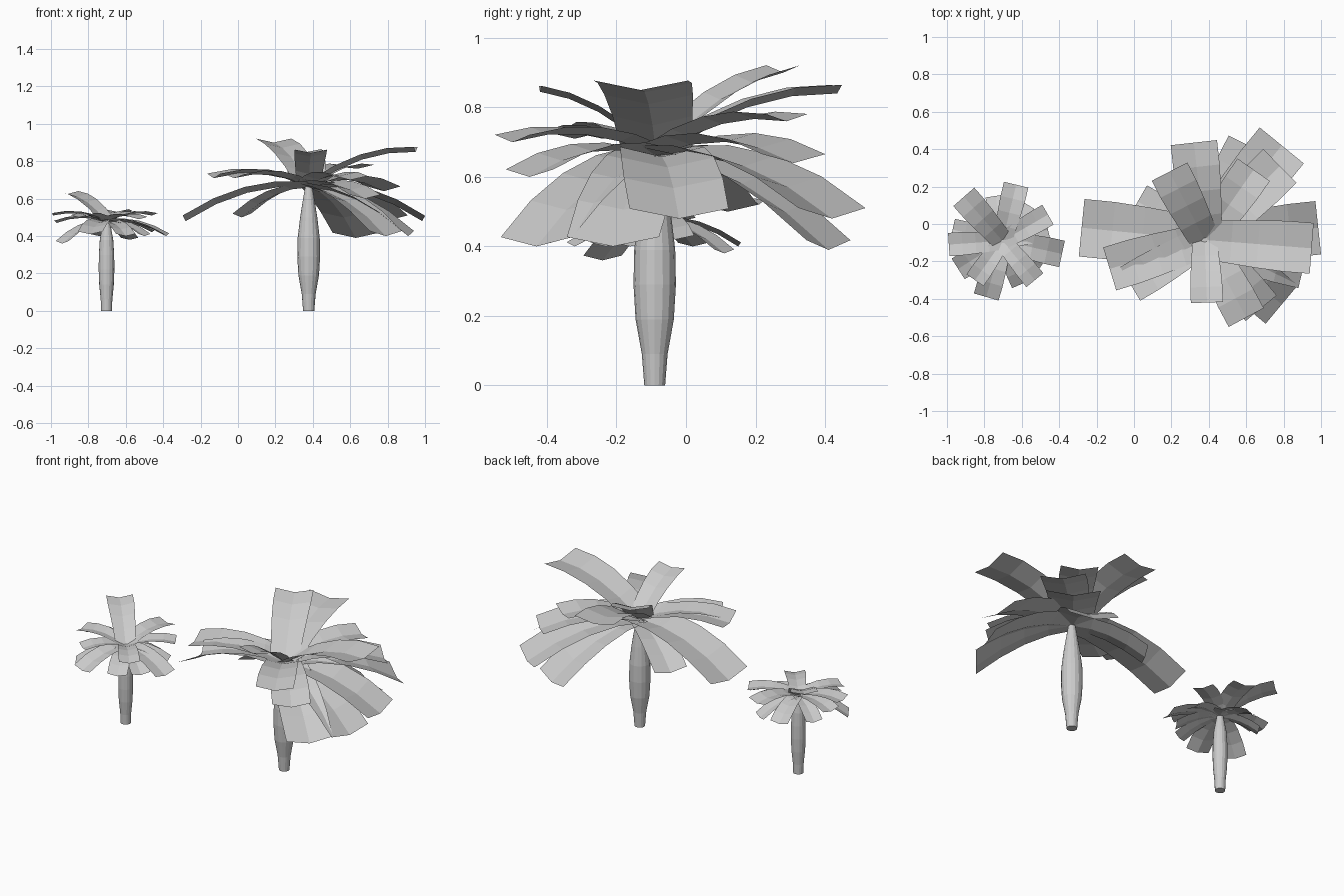
import bpy, bmesh, math
from mathutils import Vector

if "Cube" in bpy.data.objects:
    bpy.data.objects.remove(bpy.data.objects["Cube"])


def make_object(name, bm):
    mesh = bpy.data.meshes.new(name)
    bm.to_mesh(mesh)
    bm.free()
    obj = bpy.data.objects.new(name, mesh)
    bpy.context.collection.objects.link(obj)
    return obj


def make_trunk(name, x, y, profile, sides=16):
    """Lathe a (radius, height) profile into a closed trunk."""
    bm = bmesh.new()
    rings = []
    for r, z in profile:
        rings.append([bm.verts.new((x + r * math.cos(2 * math.pi * i / sides),
                                    y + r * math.sin(2 * math.pi * i / sides), z))
                      for i in range(sides)])
    for a, b in zip(rings, rings[1:]):
        for i in range(sides):
            j = (i + 1) % sides
            bm.faces.new((a[i], a[j], b[j], b[i]))
    bm.faces.new(rings[0][::-1])
    bm.faces.new(rings[-1])
    return make_object(name, bm)


def add_frond(bm, base, tip, ratio, segments=4):
    """One arched strip with a shallow trough along its midrib."""
    base, tip = Vector(base), Vector(tip)
    span = tip - base
    length = span.length
    side = Vector((-span.y, span.x, 0)).normalized()
    rows = []
    for k in range(segments + 1):
        t = k / segments
        mid = base + span * t
        mid.z += 0.09 * length * 4 * t * (1 - t)
        half = 0.5 * ratio * length * (0.76 + 0.24 * min(1, t * 1.5))
        lift = Vector((0, 0, 0.045 * length))
        rows.append([bm.verts.new(p) for p in
                     (mid - side * half + lift, mid, mid + side * half + lift)])
    for a, b in zip(rows, rows[1:]):
        for i in range(2):
            bm.faces.new((a[i], b[i], b[i + 1], a[i + 1]))


def make_crown(name, base, tips, ratio):
    bm = bmesh.new()
    for tip in tips:
        add_frond(bm, base, tip, ratio)
    return make_object(name, bm)


# Large palm: bulging trunk and crown
make_trunk("large_trunk", 0.378, -0.09,
           [(0.030, 0), (0.037, 0.09), (0.055, 0.19), (0.061, 0.29),
            (0.059, 0.39), (0.046, 0.50), (0.030, 0.60), (0.018, 0.67)])
make_crown("large_crown", (0.378, -0.085, 0.66), [
    (0.32, 0.435, 0.84), (0.19, 0.28, 0.90), (0.79, 0.42, 0.48),
    (0.63, 0.41, 0.39), (0.95, -0.13, 0.85), (0.985, -0.02, 0.48),
    (0.60, -0.50, 0.70), (0.79, -0.43, 0.40), (0.68, -0.45, 0.60),
    (0.39, -0.42, 0.845), (-0.13, -0.24, 0.71), (-0.02, -0.32, 0.71),
    (-0.28, -0.02, 0.48), (0.02, 0.12, 0.50), (0.78, 0.31, 0.64),
    (0.64, 0.29, 0.76), (0.91, -0.21, 0.40),
], 0.45)

# Small palm
make_trunk("small_trunk", -0.703, -0.09,
           [(0.029, 0), (0.031, 0.06), (0.039, 0.14), (0.042, 0.22),
            (0.041, 0.30), (0.036, 0.38), (0.018, 0.48)])
make_crown("small_crown", (-0.703, -0.09, 0.475), [
    (-0.63, 0.21, 0.52), (-0.91, 0.145, 0.625), (-0.99, -0.11, 0.51),
    (-0.94, -0.24, 0.36), (-0.79, -0.39, 0.41), (-0.53, -0.30, 0.49),
    (-0.385, -0.16, 0.40), (-0.46, 0.05, 0.51), (-0.46, -0.03, 0.42),
    (-0.74, 0.15, 0.40), (-0.60, -0.32, 0.40), (-0.89, 0.02, 0.40),
    (-0.97, -0.03, 0.47), (-0.58, 0.11, 0.38), (-0.85, -0.30, 0.50),
    (-0.50, -0.23, 0.40),
], 0.43)
